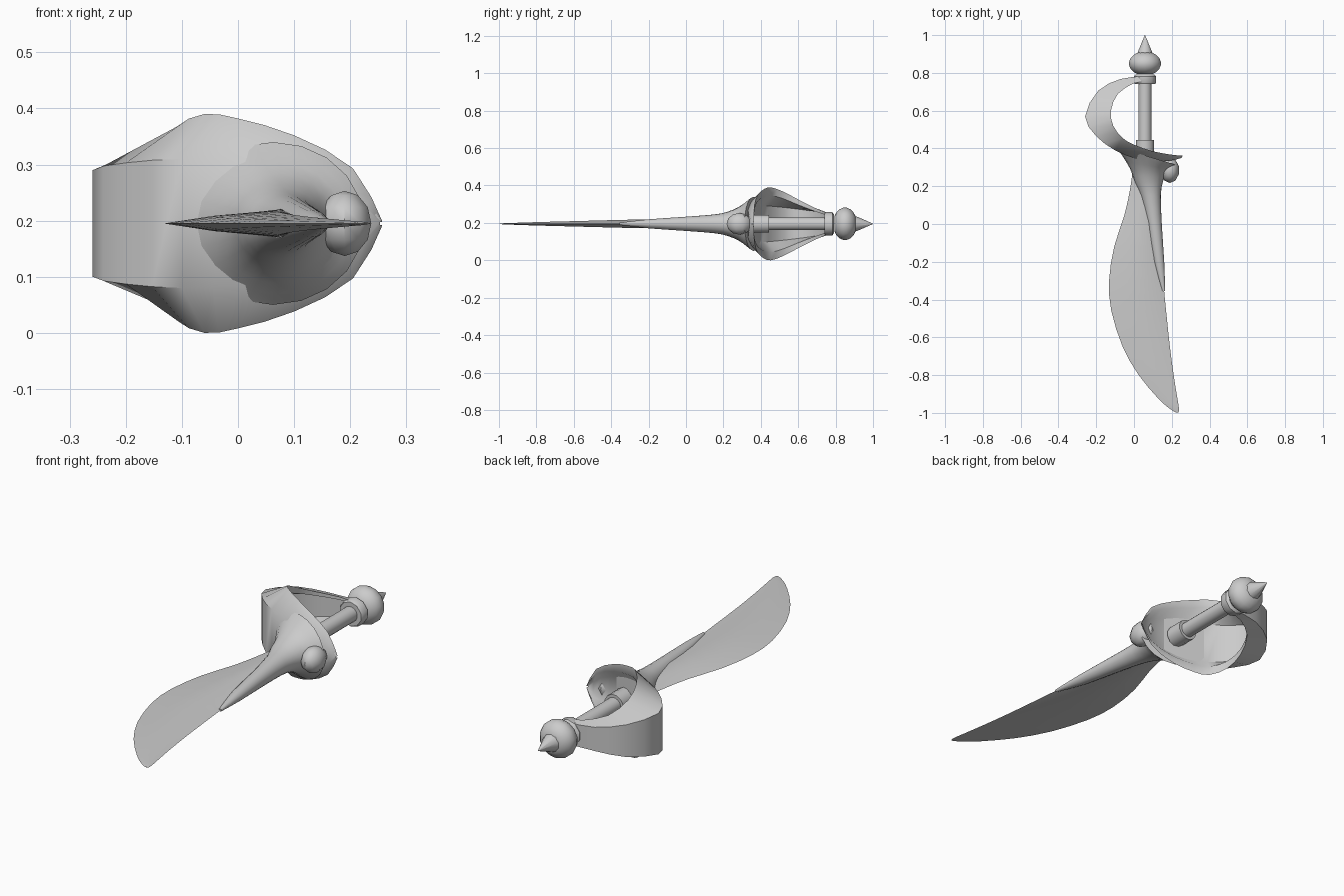
import bpy, bmesh, math
from mathutils import Vector

if "Cube" in bpy.data.objects:
    bpy.data.objects.remove(bpy.data.objects["Cube"])

ZC = 0.195     # plane of symmetry
GX = 0.058     # grip axis


def finish(name, bm, angle=40):
    bmesh.ops.remove_doubles(bm, verts=bm.verts, dist=0.0005)
    bmesh.ops.recalc_face_normals(bm, faces=bm.faces)
    me = bpy.data.meshes.new(name)
    bm.to_mesh(me)
    bm.free()
    ob = bpy.data.objects.new(name, me)
    bpy.context.collection.objects.link(ob)
    bpy.ops.object.select_all(action='DESELECT')
    ob.select_set(True)
    bpy.context.view_layer.objects.active = ob
    bpy.ops.object.shade_smooth_by_angle(angle=math.radians(angle))
    return ob


def loft(name, rings, angle=40):
    bm = bmesh.new()
    rows = [[bm.verts.new(p) for p in r] for r in rings]
    n = len(rows[0])
    for a, b in zip(rows, rows[1:]):
        for i in range(n):
            j = (i + 1) % n
            bm.faces.new((a[i], a[j], b[j], b[i]))
    bm.faces.new(rows[0])
    bm.faces.new(rows[-1])
    return finish(name, bm, angle)


def smooth(rows, steps):
    """Catmull-Rom interpolation through rows of numbers."""
    pts = [Vector(r) for r in rows]
    out = []
    for i in range(len(pts) - 1):
        p0, p1 = pts[max(i - 1, 0)], pts[i]
        p2, p3 = pts[i + 1], pts[min(i + 2, len(pts) - 1)]
        for s in range(steps):
            t = s / steps
            out.append(0.5 * (2 * p1 + (p2 - p0) * t + (2 * p0 - 5 * p1 + 4 * p2 - p3) * t * t
                              + (3 * p1 - p0 - 3 * p2 + p3) * t ** 3))
    return out + [pts[-1]]


def lathe(name, profile, sides=16, angle=40):
    """Turn (y, radius) pairs around the grip axis."""
    rings = []
    for y, r in profile:
        rings.append([(GX + r * math.cos(a), y, ZC + r * math.sin(a))
                      for a in (2 * math.pi * (k + 0.5) / sides for k in range(sides))])
    return loft(name, rings, angle)


# Blade: y, cutting edge x, spine x, half thickness
blade = [(.34, 0, .13, .03), (.2, -.018, .13, .028), (.05, -.05, .135, .026),
         (-.12, -.105, .145, .024), (-.3, -.132, .155, .022), (-.46, -.12, .17, .018),
         (-.65, -.06, .19, .013), (-.8, .025, .21, .009), (-.92, .125, .229, .005),
         (-.975, .185, .238, .003), (-.998, .222, .236, .001)]
rings = []
for y, xl, xr, t in smooth(blade, 2):
    w = xr - xl
    rings.append([(xl, y, ZC), (xl + .3 * w, y, ZC + .6 * t), (xl + .7 * w, y, ZC + t),
                  (xr, y, ZC), (xl + .7 * w, y, ZC - t), (xl + .3 * w, y, ZC - .6 * t)])
loft("blade", rings)

# Sleeve along the spine, flaring into the guard: y, min x, max x, half height, tilt
sleeve = [(-.355, .15, .165, .006, 0), (-.2, .105, .16, .024, 0), (0, .07, .147, .038, 0),
          (.15, .035, .142, .05, 0), (.22, .005, .152, .064, 0), (.28, -.02, .172, .09, .1),
          (.325, -.065, .205, .125, .25), (.35, -.1, .225, .145, .3)]
rings = []
for y, x0, x1, h, tilt in smooth(sleeve, 2):
    ring = []
    for k in range(20):
        a = 2 * math.pi * k / 20
        x = (x0 + x1) / 2 + (x1 - x0) / 2 * math.cos(a)
        ring.append((x, y - tilt * (x - .1), ZC + h * math.sin(a)))
    rings.append(ring)
loft("sleeve", rings, 60)

# Guard shell and knuckle bow: rim x, y, half width, then outer back x, y, half width
guard = [(.257, .362, .004, .252, .35, .003), (.205, .366, .098, .19, .335, .06),
         (.1, .385, .157, .1, .33, .095), (0, .42, .187, .01, .345, .11),
         (-.06, .455, .195, -.1, .39, .115), (-.11, .52, .172, -.2, .465, .108),
         (-.122, .6, .13, -.259, .57, .095), (-.085, .69, .085, -.19, .705, .075),
         (0, .745, .062, -.07, .768, .055), (.05, .752, .055, .05, .782, .05)]
rings = []
for rx, ry, rw, cx, cy, cw in smooth(guard, 2):
    ix, iy = cx + .3 * (rx - cx), cy + .3 * (ry - cy)
    iw, ir = cw * .85, rw * .78
    rings.append([(rx, ry, ZC + rw), (cx, cy, ZC + cw), (cx, cy, ZC - cw), (rx, ry, ZC - rw),
                  (rx, ry, ZC - ir), (ix, iy, ZC - iw), (ix, iy, ZC + iw), (rx, ry, ZC + ir)])
loft("guard", rings, 45)

# Rounded quillon knob below the guard's short end
bm = bmesh.new()
bmesh.ops.create_uvsphere(bm, u_segments=10, v_segments=6, radius=1)
for v in bm.verts:
    v.co = (.19 + .05 * v.co.x, .285 + .068 * v.co.y, ZC + .058 * v.co.z)
finish("quillon_knob", bm)

# Grip, collars and pommel
lathe("grip", [(.35, .035), (.76, .035)])
lathe("lower_collar", [(.36, .049), (.445, .049)], 12)
lathe("upper_collar", [(.74, .056), (.75, .062), (.782, .062), (.792, .05)], 10)
ball = [(.85 - .064 * math.cos(a), .087 * math.sin(a))
        for a in (math.pi * (.15 + .7 * k / 7) for k in range(8))]
lathe("pommel", ball, 14, 50)
lathe("pommel_spike", [(.895, .044), (.915, .038), (1.0, .001)], 10)
